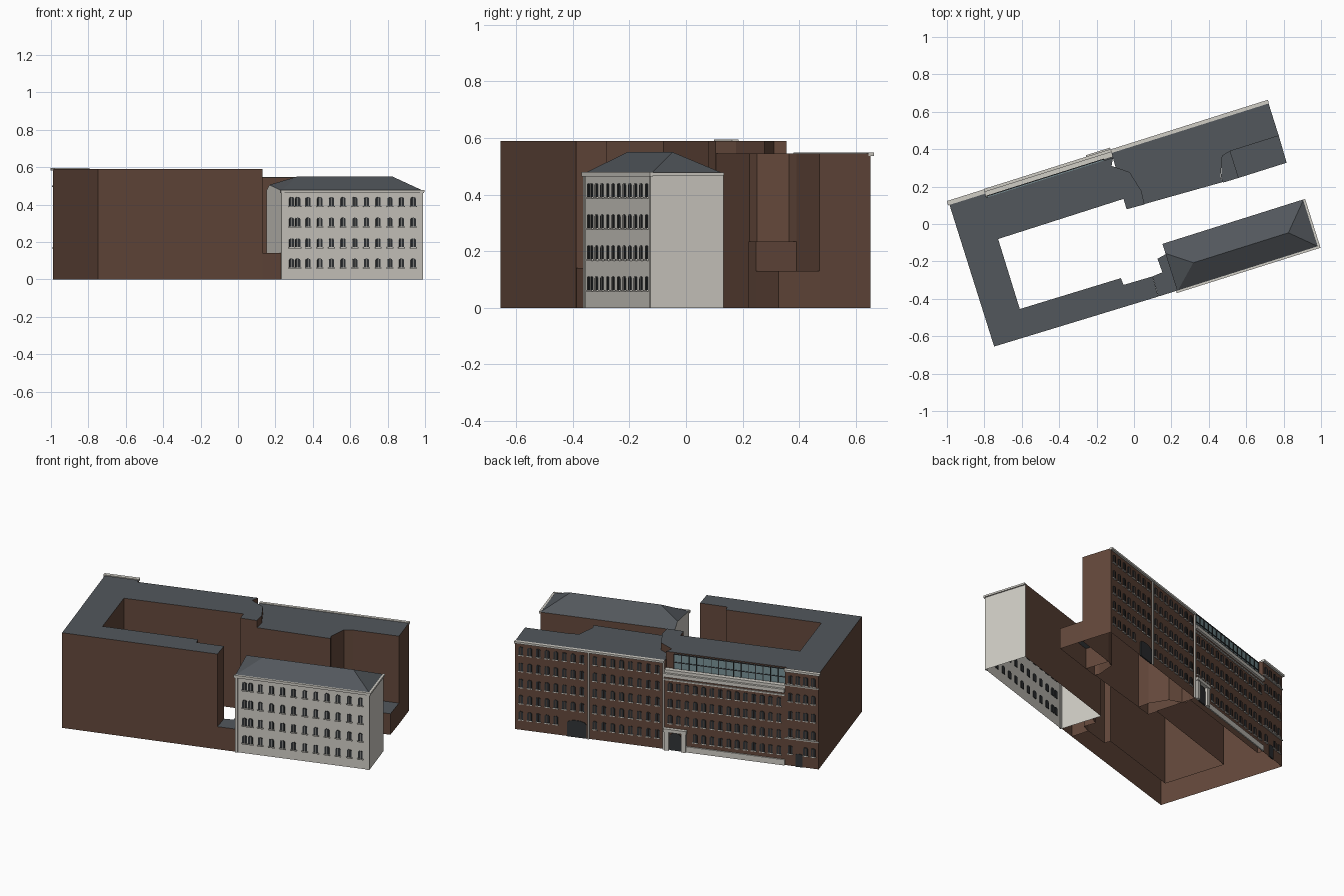
import bpy, bmesh, math

if "Cube" in bpy.data.objects:
    bpy.data.objects.remove(bpy.data.objects["Cube"])

TURN = math.radians(17.5)   # the whole block stands at an angle
BACK, FRONT = 0.406, -0.409  # street walls


def material(name, rgb):
    m = bpy.data.materials.new(name)
    m.use_nodes = True
    m.diffuse_color = (*rgb, 1)
    m.node_tree.nodes["Principled BSDF"].inputs["Base Color"].default_value = (*rgb, 1)
    return m


brick = material("brown brick", (0.125, 0.064, 0.043))
slate = material("grey slate", (0.085, 0.095, 0.107))
stone = material("pale stone", (0.63, 0.61, 0.56))
dark = material("dark window", (0.03, 0.034, 0.037))
glass = material("blue glass", (0.19, 0.28, 0.30))


def finish(bm, name, mats):
    bmesh.ops.recalc_face_normals(bm, faces=bm.faces)
    me = bpy.data.meshes.new(name)
    bm.to_mesh(me)
    bm.free()
    ob = bpy.data.objects.new(name, me)
    for m in mats:
        me.materials.append(m)
    ob.rotation_euler.z = TURN
    bpy.context.collection.objects.link(ob)
    return ob


def extrude(bm, pts, offset):
    """Closed prism from an outline of 3D points."""
    a = [bm.verts.new(p) for p in pts]
    b = [bm.verts.new([p[i] + offset[i] for i in range(3)]) for p in pts]
    bm.faces.new(a)
    bm.faces.new(b)
    for i in range(len(a)):
        j = (i + 1) % len(a)
        bm.faces.new((a[i], a[j], b[j], b[i]))


def block(name, outline, z):
    """Hollow wing: brick walls, slate flat roof, open underneath."""
    bm = bmesh.new()
    extrude(bm, [(x, y, 0) for x, y in outline], (0, 0, z))
    bmesh.ops.recalc_face_normals(bm, faces=bm.faces)
    for f in bm.faces:
        f.material_index = int(f.normal.z > 0.5)
    floor = [f for f in bm.faces if f.normal.z < -0.5]
    bmesh.ops.delete(bm, geom=floor, context="FACES")
    return finish(bm, name, [brick, slate])


def add_box(bm, x0, x1, y0, y1, z0, z1):
    extrude(bm, [(x0, y0, z0), (x1, y0, z0), (x1, y1, z0), (x0, y1, z0)], (0, 0, z1 - z0))


def boxes(name, mat, items):
    bm = bmesh.new()
    for it in items:
        add_box(bm, *it)
    return finish(bm, name, [mat])


def arch(x, z, w, h, rise):
    """Opening outline with a shallow arched head."""
    pts = [(x - w / 2, z), (x + w / 2, z)]
    for i in range(6):
        a = math.pi * i / 5
        pts.append((x + w / 2 * math.cos(a), z + h - rise + rise * math.sin(a)))
    return pts


def arches(name, mat, y, items, depth=0.008):
    bm = bmesh.new()
    for it in items:
        extrude(bm, [(x, y - depth / 2, z) for x, z in arch(*it)], (0, depth, 0))
    return finish(bm, name, [mat])


def spread(a, b, n):
    return [a + (b - a) * (i + 0.5) / n for i in range(n)]


# Tall wings round the courtyard
block("courtyard_wings", [
    (-.91, -.40), (.007, -.409), (.011, -.297), (-.151, -.294), (-.154, -.255),
    (-.719, -.25), (-.717, .142), (-.013, .145), (-.014, .087), (.085, .083),
    (.091, .156), (.061, .272), (-.021, .332), (0, .372), (-.71, .372),
    (-.71, BACK), (-.91, BACK)], 0.59)
block("studio_front", [(-.71, .372), (0, .372), (0, BACK), (-.71, BACK)], 0.47)
block("back_wing", [
    (-.01, .088), (.523, .071), (.516, .10), (.56, .205), (.608, .217),
    (.88, .217), (.88, BACK), (0, BACK)], 0.545)
block("stair_annex", [(.52, .068), (.608, .067), (.608, .217), (.56, .21), (.52, .10)], 0.235)
block("low_annex", [(.608, .067), (.877, .067), (.88, .217), (.608, .217)], 0.13)
block("link_building", [
    (.008, FRONT), (.113, FRONT), (.113, -.205), (.064, -.215), (.067, -.292),
    (.011, -.297)], 0.14)

# Pale front house: stone walls, brick rear wall, hipped slate roof
W, E, S, N, EAVE = .113, .905, -.413, -.147, .475
bm = bmesh.new()
co = [(W, S, 0), (E, S, 0), (E, N, 0), (W, N, 0), (W, S, EAVE), (E, S, EAVE),
      (E, N, EAVE), (W, N, EAVE), (W, -.2, .505), (.24, -.293, .55), (.773, -.293, .55)]
vs = [bm.verts.new(c) for c in co]
for idx, mi in [((0, 1, 5, 4), 0), ((1, 2, 6, 5), 0), ((0, 4, 8, 7, 3), 0), ((2, 3, 7, 6), 1),
                ((4, 5, 10, 9), 2), ((5, 6, 10), 2), ((6, 7, 8, 9, 10), 2), ((4, 9, 8), 2)]:
    bm.faces.new([vs[i] for i in idx]).material_index = mi
finish(bm, "front_house", [stone, brick, slate])
boxes("front_house_cornice", stone, [
    (W - .006, E + .006, S - .008, S + .004, EAVE - .012, EAVE + .004),
    (E - .004, E + .008, S - .008, N, EAVE - .008, EAVE + .003)])
boxes("front_house_corner_strips", stone, [
    (x - .008, x + .008, S - .004, S + .004, 0, EAVE - .012) for x in (W + .008, E - .008)])

# Front house windows: a close pair, then an even run
cols = [.170, .204] + [.262 + i * .0655 for i in range(10)]
front_rows = [.063, .172, .282, .392]
arches("front_house_windows", dark, S, [
    (x, z, .027, .048, .008) for x in cols for z in front_rows])
boxes("front_house_window_bars", stone, [
    (x - .0015, x + .0015, S - .006, S - .003, z, z + .046) for x in cols for z in front_rows])
boxes("front_house_sills", stone, [
    (x - .018, x + .018, S - .008, S, z - .006, z) for x in cols for z in front_rows])

# Street windows of the back range, one group per bay of the facade
bays = [
    ("east", spread(.46, .87, 8), [.065, .165, .265, .365, .465]),
    ("inner_east", spread(.015, .435, 8), [.065, .165, .265, .365, .465]),
    ("studio", spread(-.70, -.01, 14), [.065, .165, .265, .365]),
    ("west", spread(-.90, -.72, 4), [.075, .18, .29, .40, .51]),
]
for name, xs, rows in bays:
    spots = [(x, z) for x in xs for z in rows
             if not (z < .1 and (.44 < x < .59 or -.14 < x < .01 or -.83 < x < -.76))]
    arches(name + "_windows", dark, BACK, [(x, z, .026, .05, .007) for x, z in spots])
    boxes(name + "_window_bars", brick, [
        (x - .0012, x + .0012, BACK, BACK + .006, z, z + .048) for x, z in spots])
    boxes(name + "_sills", stone, [
        (x - .016, x + .016, BACK, BACK + .007, z - .005, z) for x, z in spots])

# Cornices, string courses, base and pilasters
boxes("back_cornices", stone, [
    (0, .882, BACK - .008, BACK + .012, .536, .548),
    (-.918, -.708, BACK - .012, BACK + .012, .582, .595),
    (-.71, 0, BACK - .006, BACK + .014, .452, .474),
    (-.71, 0, .376, BACK, .47, .492),
    (-.71, 0, BACK, BACK + .007, .43, .438)])
boxes("west_string_courses", stone, [
    (-.912, -.71, BACK, BACK + .006, z, z + .006) for z in (.165, .495)])
boxes("studio_base", stone, [(-.71, -.13, BACK, BACK + .008, 0, .035)])
boxes("back_pilasters", stone, [
    (x - .004, x + .004, BACK, BACK + .008, 0, .54) for x in (.446, .004)])

# Long studio glazing above the cornice
boxes("studio_glazing", glass, [(-.705, -.05, .370, .378, .492, .583)])
boxes("studio_glazing_bars", dark,
      [(x - .002, x + .002, .376, .382, .492, .583)
       for x in [-.705 + i * .655 / 15 for i in range(16)]]
      + [(-.705, -.05, .376, .382, z, z + .004) for z in (.53, .58)])

# Gateway, portal and side door
arches("gateway", dark, BACK, [(.515, 0, .115, .105, .02)])
boxes("portal_surround", stone, [
    (-.13, -.105, BACK, BACK + .018, 0, .12),
    (-.03, -.005, BACK, BACK + .018, 0, .12),
    (-.135, 0, BACK, BACK + .022, .115, .135)])
arches("portal_door", dark, BACK + .002, [(-.0675, 0, .07, .11, .03)])
arches("side_door", dark, BACK, [(-.795, 0, .04, .08, .006)])
